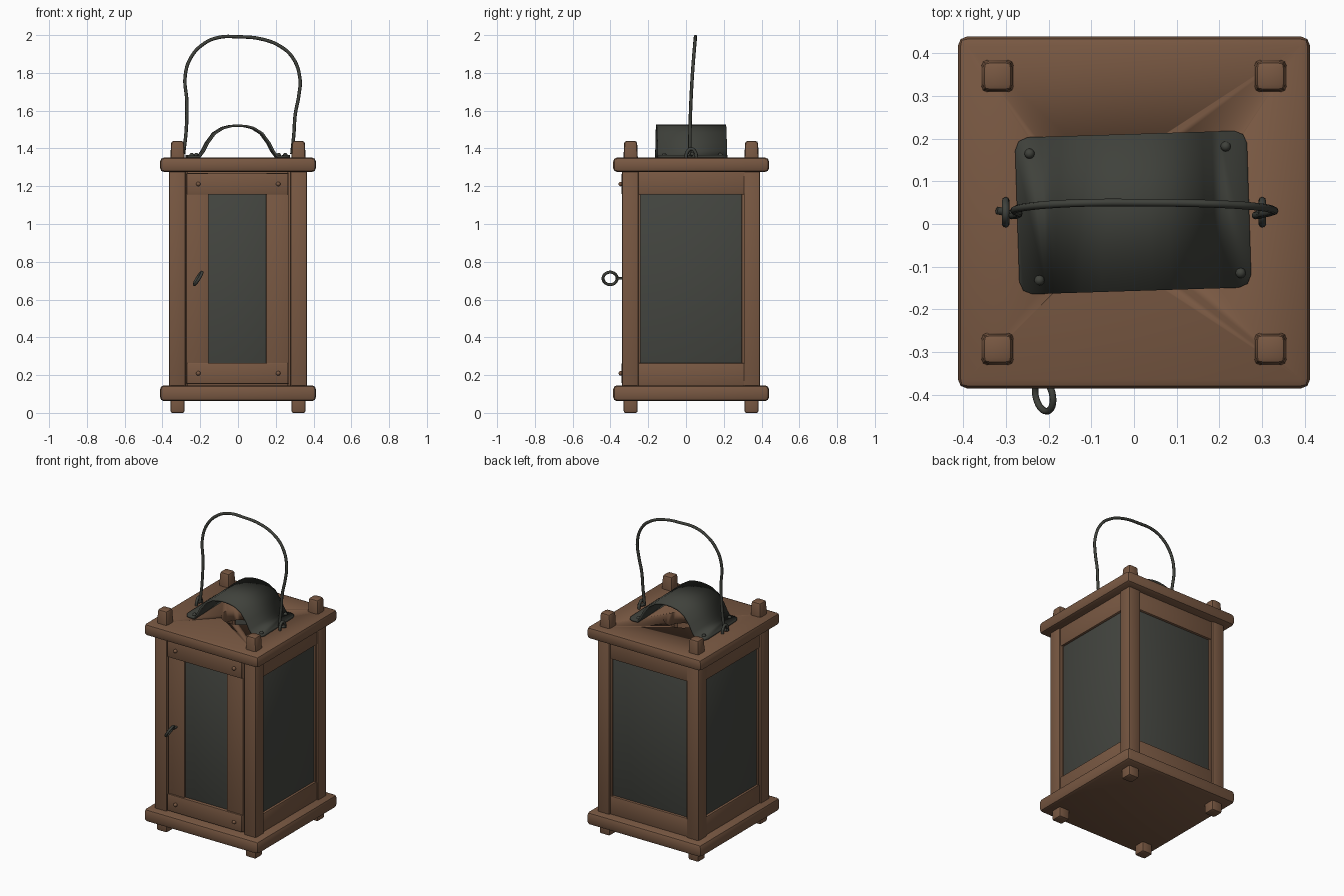
import bpy, bmesh, math
from mathutils import Vector, Matrix

if "Cube" in bpy.data.objects:
    bpy.data.objects.remove(bpy.data.objects["Cube"])


def material(name, rgb):
    m = bpy.data.materials.new(name)
    m.use_nodes = True
    m.diffuse_color = (*rgb, 1)
    m.node_tree.nodes["Principled BSDF"].inputs["Base Color"].default_value = (*rgb, 1)
    return m


WOOD = material("brown wood", (0.19, 0.098, 0.055))
METAL = material("dark iron", (0.05, 0.053, 0.044))
GLASS = material("smoky glass", (0.057, 0.06, 0.051))
CY = 0.027  # depth of the lantern's middle


def finish(name, bm, mat):
    bmesh.ops.recalc_face_normals(bm, faces=bm.faces)
    me = bpy.data.meshes.new(name)
    bm.to_mesh(me)
    bm.free()
    me.materials.append(mat)
    ob = bpy.data.objects.new(name, me)
    bpy.context.collection.objects.link(ob)
    bpy.ops.object.select_all(action="DESELECT")
    ob.select_set(True)
    bpy.context.view_layer.objects.active = ob
    bpy.ops.object.shade_smooth_by_angle(angle=math.radians(40))
    return ob


def box(name, lo, hi, mat=WOOD, bevel=0.008, turn=0, taper=1):
    """Rounded box between two corners, turned about z, with a narrowed top."""
    lo, hi = Vector(lo), Vector(hi)
    size, mid = hi - lo, (lo + hi) / 2
    bm = bmesh.new()
    bmesh.ops.create_cube(bm, size=1)
    for v in bm.verts:
        k = taper if v.co.z > 0 else 1
        v.co = Vector((v.co.x * size.x * k, v.co.y * size.y * k, v.co.z * size.z))
    bmesh.ops.bevel(bm, geom=bm.edges[:], offset=bevel, segments=2, profile=0.5, affect="EDGES")
    c = Vector((0, CY, 0))
    bm.transform(Matrix.Translation(c) @ Matrix.Rotation(turn, 4, "Z")
                 @ Matrix.Translation(mid - c))
    return finish(name, bm, mat)


def wire(name, points, radius, closed=False):
    """Smooth round wire through the points, turned into a mesh."""
    cu = bpy.data.curves.new(name, "CURVE")
    cu.dimensions = "3D"
    cu.bevel_depth, cu.bevel_resolution, cu.resolution_u = radius, 2, 6
    cu.use_fill_caps = True
    sp = cu.splines.new("BEZIER")
    sp.bezier_points.add(len(points) - 1)
    for bp, p in zip(sp.bezier_points, points):
        bp.co = p
        bp.handle_left_type = bp.handle_right_type = "AUTO"
    sp.use_cyclic_u = closed
    cu.materials.append(METAL)
    ob = bpy.data.objects.new(name, cu)
    bpy.context.collection.objects.link(ob)
    return ob


def nail(name, pos, forward, mat):
    """Domed nail head facing up or to the front."""
    bm = bmesh.new()
    bmesh.ops.create_uvsphere(bm, u_segments=12, v_segments=8, radius=0.012)
    rot = Matrix.Rotation(math.pi / 2, 4, "X") if forward else Matrix()
    bm.transform(Matrix.Translation(pos) @ rot)
    return finish(name, bm, mat)


# Base and roof boards, the roof with a round smoke hole
H = 0.413
box("base_board", (-H, CY - H, 0.062), (H, CY + H, 0.146), bevel=0.022)
roof = box("roof_board", (-H, CY - H, 1.275), (H, CY + H, 1.352), bevel=0.022)
bm = bmesh.new()
bmesh.ops.create_cone(bm, cap_ends=True, segments=32, radius1=0.115, radius2=0.115, depth=0.3,
                      matrix=Matrix.Translation((0, CY, 1.31)))
cutter = finish("hole_cutter", bm, WOOD)
cutter.hide_render = True
cutter.hide_set(True)
cut = roof.modifiers.new("smoke_hole", "BOOLEAN")
cut.operation, cut.object, cut.solver = "DIFFERENCE", cutter, "EXACT"

# Corner posts with pegs above the roof and feet below the base
for sx in (-1, 1):
    for sy in (-1, 1):
        tag = ("right" if sx < 0 else "left") + ("_front" if sy < 0 else "_back")
        x, y = sx * 0.322, CY + sy * 0.322
        box(tag + "_post", (x - 0.043, y - 0.043, 0.12), (x + 0.043, y + 0.043, 1.3))
        x, y = sx * 0.32, CY + sy * 0.32
        box(tag + "_peg", (x - 0.04, y - 0.04, 1.3), (x + 0.04, y + 0.04, 1.44),
            bevel=0.014, taper=0.85)
        box(tag + "_foot", (x - 0.037, y - 0.037, 0.0), (x + 0.037, y + 0.037, 0.1), bevel=0.01)

# Rails and glass on the two sides and the back
for name, turn in (("left", math.pi / 2), ("back", math.pi), ("right", -math.pi / 2)):
    f = CY - 0.355
    for part, z0, z1 in (("top", 1.155, 1.285), ("bottom", 0.14, 0.265)):
        box(f"{name}_{part}_rail", (-0.285, f, z0), (0.285, f + 0.05, z1), turn=turn)
    for i, s in enumerate((-1, 1)):
        box(f"{name}_stile_{i}", (s * 0.28 - 0.012, f + 0.004, 0.25),
            (s * 0.28 + 0.012, f + 0.04, 1.17), bevel=0.004, turn=turn)
    box(name + "_glass", (-0.275, f + 0.015, 0.255), (0.275, f + 0.025, 1.165), GLASS, 0.003, turn)

# Door: two stiles, two rails, a pane and nails
F = CY - 0.362
for name, x0, x1 in (("right", -0.274, -0.155), ("left", 0.149, 0.268)):
    box(f"door_{name}_stile", (x0, F + 0.004, 0.152), (x1, F + 0.045, 1.27), bevel=0.006)
for name, z0, z1 in (("top", 1.155, 1.268), ("bottom", 0.154, 0.265)):
    box(f"door_{name}_rail", (-0.272, F - 0.006, z0), (0.266, F + 0.04, z1), bevel=0.006)
    for side, x in (("right", -0.21), ("left", 0.213)):
        nail(f"door_{name}_{side}_nail", (x, F - 0.01, (z0 + z1) / 2), True, WOOD)
box("door_glass", (-0.17, F + 0.015, 0.255), (0.16, F + 0.025, 1.165), GLASS, 0.003)

# Thin jambs beside the door
for name, x in (("right", -0.28), ("left", 0.275)):
    box(f"door_{name}_jamb", (x - 0.012, F + 0.02, 0.14), (x + 0.012, F + 0.05, 1.28), bevel=0.003)

# Ring pull on the door
ring = []
for i in range(12):
    a = math.tau * i / 12
    ring.append((-0.211 + 0.02 * math.sin(a) - 0.006 * math.cos(a),
                 -0.402 + 0.037 * math.cos(a), 0.712 + 0.033 * math.sin(a)))
wire("door_ring", ring, 0.008, True)
wire("door_ring_pin", [(-0.212, -0.32, 0.712), (-0.212, -0.366, 0.712)], 0.007)

# Arched smoke cover of bent sheet, nailed to the roof
half = [(0.272, 1.358), (0.205, 1.358), (0.185, 1.385), (0.162, 1.43), (0.125, 1.48),
        (0.08, 1.508), (0.04, 1.518)]
profile = [(-x, z) for x, z in half] + [(0, 1.521)] + [(x, z) for x, z in reversed(half)]
bm = bmesh.new()
rows = [[bm.verts.new((x, y, z)) for x, z in profile] for y in (-0.184, 0.184)]
for i in range(len(profile) - 1):
    bm.faces.new((rows[0][i], rows[0][i + 1], rows[1][i + 1], rows[1][i]))
# Clip the sheet's corners
corners = [v for v in bm.verts if abs(v.co.x) > 0.27]
bmesh.ops.bevel(bm, geom=corners, offset=0.03, segments=2, profile=0.5, affect="VERTICES")
bm.transform(Matrix.Translation((-0.002, CY, 0)) @ Matrix.Rotation(math.radians(1.8), 4, "Z"))
cover = finish("smoke_cover", bm, METAL)
thick = cover.modifiers.new("sheet_thickness", "SOLIDIFY")
thick.thickness, thick.offset = 0.012, 0
for i, (x, y) in enumerate(((-0.245, 0.165), (0.215, 0.182), (-0.222, -0.132), (0.25, -0.115))):
    nail(f"cover_nail_{i}", (x, y, 1.365), False, METAL)

# Carrying handle of bent wire
path = [(-0.288, 1.37), (-0.274, 1.5), (-0.271, 1.65), (-0.28, 1.78), (-0.25, 1.88),
        (-0.18, 1.955), (-0.1, 1.988), (0, 1.991), (0.12, 1.98), (0.22, 1.943), (0.29, 1.88),
        (0.328, 1.77), (0.322, 1.68), (0.303, 1.58), (0.296, 1.48), (0.285, 1.37)]
wire("handle", [(x, 0.02 + 0.03 * max(0, (z - 1.37) / 0.62) ** 2, z) for x, z in path], 0.009)

# Staples and hooked handle ends
for name, s in (("right", -1), ("left", 1)):
    x = s * 0.301
    arch = [(x, 0.0, 1.34), (x, 0.005, 1.378), (x, 0.028, 1.398), (x, 0.05, 1.378), (x, 0.055, 1.34)]
    wire(f"handle_{name}_staple", arch, 0.009)
    wire(f"handle_{name}_hook", [(s * 0.285, 0.02, 1.38), (s * 0.3, 0.027, 1.366),
                                 (s * 0.322, 0.032, 1.372)], 0.009)
